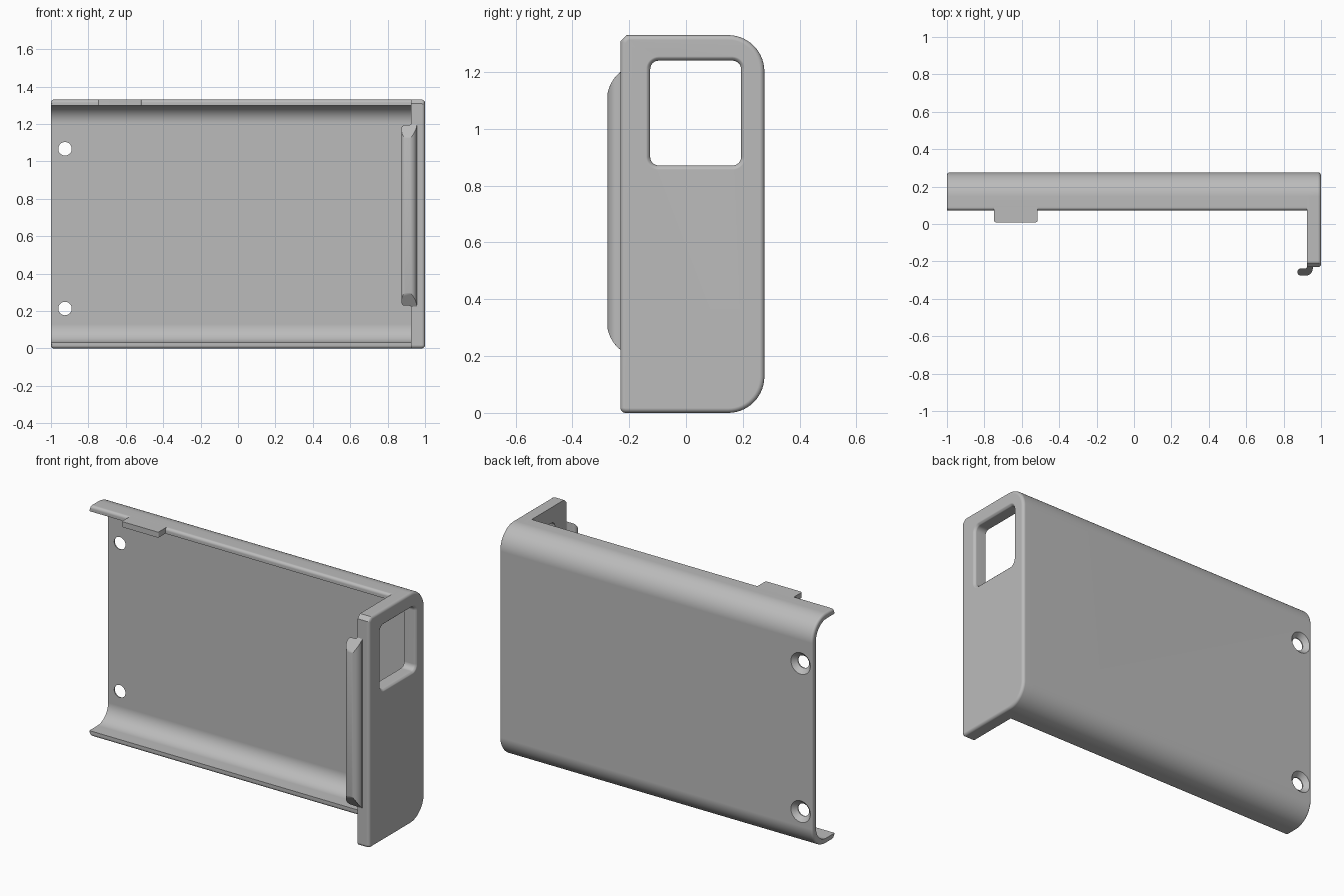
import bpy, bmesh
from math import sin, cos, radians, sqrt

if "Cube" in bpy.data.objects:
    bpy.data.objects.remove(bpy.data.objects["Cube"])

grey = bpy.data.materials.new("plain grey")
grey.use_nodes = True
colour = (0.5, 0.5, 0.5, 1)
grey.diffuse_color = colour
grey.node_tree.nodes["Principled BSDF"].inputs["Base Color"].default_value = colour

H = 1.33        # overall height
BACK = 0.276    # rear face
WALL = 0.925    # inner face of the end wall
THICK = 0.032   # shell thickness
R_OUT = 0.128   # outer corner radius


def arc(cx, cy, r, a0, a1, n=10):
    """Points of an arc, angles in degrees."""
    return [(cx + r * cos(radians(a0 + (a1 - a0) * i / n)),
             cy + r * sin(radians(a0 + (a1 - a0) * i / n))) for i in range(n + 1)]


def rounded(x0, x1, y0, y1, radii, n=8):
    """Rounded rectangle, radii from the lower left anticlockwise."""
    a, b, c, d = radii
    return (arc(x0 + a, y0 + a, a, 180, 270, n) + arc(x1 - b, y0 + b, b, 270, 360, n)
            + arc(x1 - c, y1 - c, c, 0, 90, n) + arc(x0 + d, y1 - d, d, 90, 180, n))


def loft(name, rings, bevel_if=None, width=0.01):
    """Skin a stack of equal rings, cap both ends, round the chosen edges."""
    bm = bmesh.new()
    rows = [[bm.verts.new(p) for p in ring] for ring in rings]
    count = len(rows[0])
    for low, high in zip(rows, rows[1:]):
        for i in range(count):
            j = (i + 1) % count
            bm.faces.new((low[i], low[j], high[j], high[i]))
    bm.faces.new(rows[0])
    bm.faces.new(rows[-1])
    bmesh.ops.recalc_face_normals(bm, faces=bm.faces)
    if bevel_if:
        edges = [e for e in bm.edges if all(bevel_if(v.co) for v in e.verts)]
        bmesh.ops.bevel(bm, geom=edges, offset=width, segments=4, profile=0.5,
                        affect='EDGES', clamp_overlap=False)
    mesh = bpy.data.meshes.new(name)
    bm.to_mesh(mesh)
    bm.free()
    mesh.materials.append(grey)
    obj = bpy.data.objects.new(name, mesh)
    bpy.context.collection.objects.link(obj)
    return obj


def select(obj):
    bpy.ops.object.select_all(action='DESELECT')
    obj.select_set(True)
    bpy.context.view_layer.objects.active = obj


def cut(obj, cutter):
    cutter.hide_render = True
    mod = obj.modifiers.new("cut", 'BOOLEAN')
    mod.operation = 'DIFFERENCE'
    mod.solver = 'EXACT'
    mod.object = cutter
    select(obj)
    bpy.ops.object.modifier_apply(modifier=mod.name)
    bpy.data.objects.remove(cutter)


# Back shell: C-shaped profile of even thickness
LIP, R_LIP, R_IN = 0.073, 0.016, R_OUT - THICK
lower = (arc(LIP + R_LIP, R_LIP, R_LIP, 180, 270, 4)
         + arc(BACK - R_OUT, R_OUT, R_OUT, 270, 360, 14))
outer = lower + [(y, H - z) for y, z in reversed(lower)]
inner = arc(BACK - R_OUT, R_OUT, R_IN, 0, -90, 14) + [(LIP, THICK)]
profile = outer + [(y, H - z) for y, z in reversed(inner)] + inner
outer_keys = {(round(y, 4), round(z, 4)) for y, z in outer}
shell = loft("back_shell", [[(x, y, z) for y, z in profile] for x in (-1, WALL)],
             lambda v: v.x < -0.99 and (round(v.y, 4), round(v.z, 4)) in outer_keys, 0.014)

# Countersunk screw holes
for z in (0.213, 1.067):
    steps = ((0.2, 0.036), (0.25, 0.036), (BACK, 0.062), (0.3, 0.062))
    cut(shell, loft("hole_cutter", [[(x, y, w) for x, w in arc(-0.925, z, r, 0, 348.75, 31)]
                                    for y, r in steps]))

# End wall with rounded outer rim and a chamfered upper front corner
FRONT, CHAMFER = -0.231, 0.022
side = (arc(FRONT + 0.018, 0.018, 0.018, 180, 270, 6)
        + arc(BACK - R_OUT, R_OUT, R_OUT, 270, 360, 14)
        + arc(BACK - R_OUT, H - R_OUT, R_OUT, 0, 90, 14)
        + [(FRONT + CHAMFER, H), (FRONT, H - CHAMFER)])
wall = loft("end_wall", [[(x, y, z) for y, z in side] for x in (WALL, 1)],
            lambda v: v.x > 0.99, 0.017)

# Window in the end wall, with an eased outer rim
rings = []
for x, grow in ((0.88, 0), (0.985, 0), (0.991, 0.003), (0.997, 0.009), (1.0, 0.015), (1.05, 0.015)):
    shape = rounded(-0.126 - grow, 0.194 + grow, 0.871 - grow, 1.24 + grow, [0.03 + grow] * 4)
    rings.append([(x, y, z) for y, z in shape])
cut(wall, loft("window_cutter", rings))

# Hooked clip on the wall's front edge, with rounded ends
hook = ([(0.957, -0.215), (0.957, -0.237)] + arc(0.918, -0.238, 0.038, 0, -90, 6)
        + arc(0.892, -0.257, 0.019, 270, 90, 8) + arc(0.915, -0.228, 0.010, 270, 360, 4)
        + [(0.925, -0.215)])
MID = 0.711


def reach(y):
    return 0.392 + sqrt(0.123 ** 2 - (y + 0.155) ** 2)


clip = loft("clip_hook", [[(x, y, MID + s * reach(y)) for x, y in hook] for s in (-1, 1)])

# Small retaining tab on the upper lip
tab_shape = rounded(-0.748, -0.515, 0.009, 0.1, (0.01, 0.01, 0.002, 0.002), 4)
tab = loft("retaining_tab", [[(x, y, z) for x, y in tab_shape] for z in (H - THICK, H)])

# Smooth shading with crisp edges and flat large faces
for obj in (shell, wall, clip, tab):
    select(obj)
    bpy.ops.object.shade_smooth_by_angle(angle=radians(35))
    normals = obj.modifiers.new("weighted normals", 'WEIGHTED_NORMAL')
    normals.keep_sharp = True
